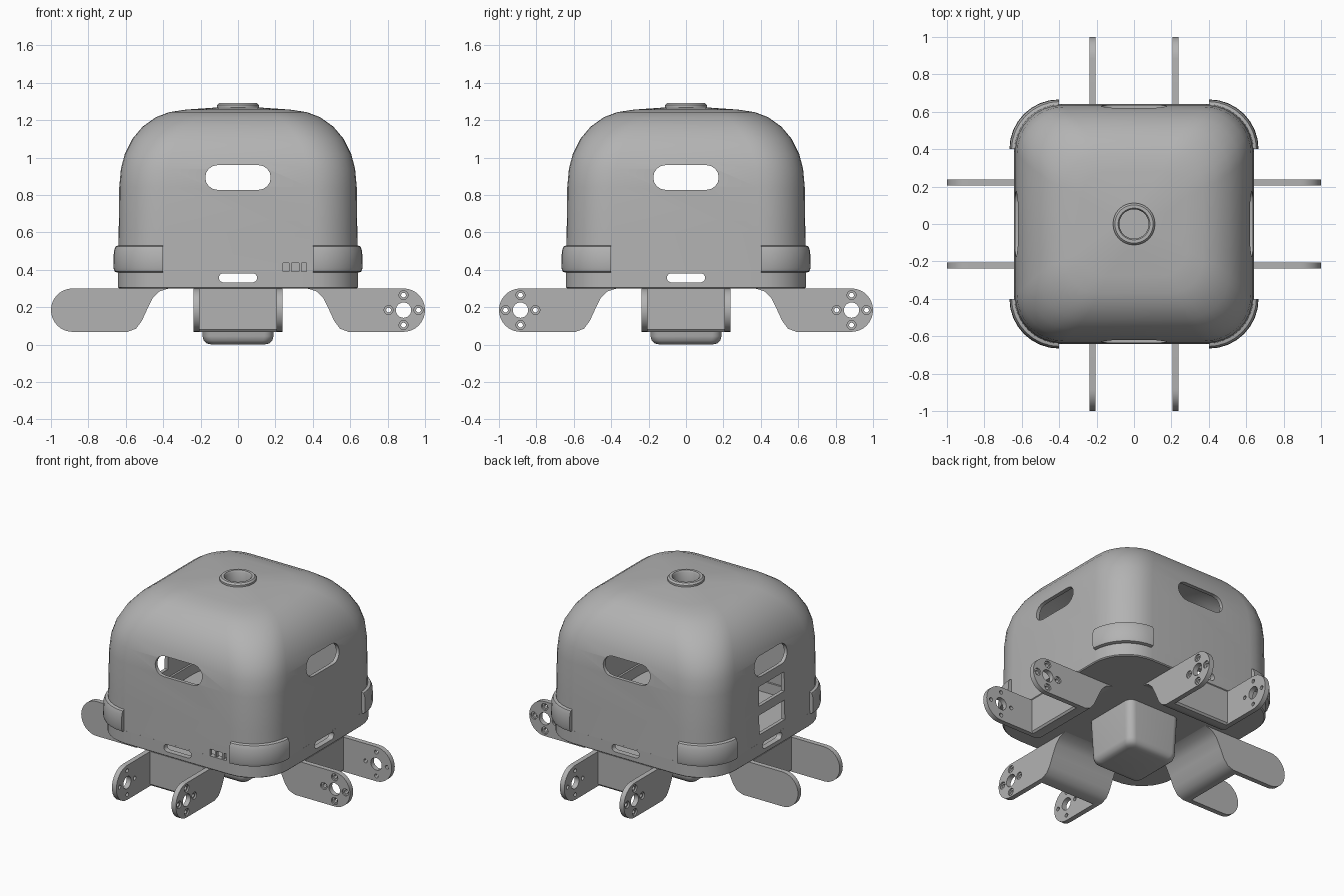
import bpy, bmesh, math
from mathutils import Matrix, Vector

if bpy.data.objects.get("Cube"):
    bpy.data.objects.remove(bpy.data.objects["Cube"])

grey = bpy.data.materials.new("plain grey")
COLOUR = (0.45, 0.45, 0.45, 1)
grey.diffuse_color = COLOUR
grey.use_nodes = True
grey.node_tree.nodes["Principled BSDF"].inputs["Base Color"].default_value = COLOUR


def finish(name, bm):
    bmesh.ops.recalc_face_normals(bm, faces=bm.faces)
    mesh = bpy.data.meshes.new(name)
    bm.to_mesh(mesh)
    bm.free()
    mesh.materials.append(grey)
    ob = bpy.data.objects.new(name, mesh)
    bpy.context.collection.objects.link(ob)
    return ob


def select(ob):
    bpy.ops.object.select_all(action='DESELECT')
    ob.select_set(True)
    bpy.context.view_layer.objects.active = ob


def smooth(ob, angle=35):
    select(ob)
    bpy.ops.object.shade_smooth_by_angle(angle=math.radians(angle))


def cut(ob, cutters):
    for c in cutters:
        c.hide_render = True
        mod = ob.modifiers.new("cut", 'BOOLEAN')
        mod.operation, mod.solver, mod.object = 'DIFFERENCE', 'EXACT', c
        select(ob)
        bpy.ops.object.modifier_apply(modifier=mod.name)
        bpy.data.objects.remove(c)


def rounded_square(half, radius, z, n=9):
    radius = min(radius, half * 0.98)
    c = half - radius
    pts = []
    for k, (sx, sy) in enumerate([(1, 1), (-1, 1), (-1, -1), (1, -1)]):
        for i in range(n):
            a = math.pi / 2 * (k + i / (n - 1))
            pts.append((sx * c + radius * math.cos(a), sy * c + radius * math.sin(a), z))
    return pts


def loft(name, sections, closed=False):
    """Skin rounded squares given as (half width, corner radius, z)."""
    bm = bmesh.new()
    rings = [[bm.verts.new(p) for p in rounded_square(*s)] for s in sections]
    pairs = list(zip(rings, rings[1:]))
    if closed:
        pairs.append((rings[-1], rings[0]))
    else:
        bm.faces.new(rings[0])
        bm.faces.new(rings[-1])
    for a, b in pairs:
        for i in range(len(a)):
            j = (i + 1) % len(a)
            bm.faces.new((a[i], a[j], b[j], b[i]))
    return finish(name, bm)


def prism(name, outline, v0, v1, turn=0):
    """Extrude an (outward, height) outline sideways; outward is +x before the turn."""
    bm = bmesh.new()
    a = [bm.verts.new((u, v0, z)) for u, z in outline]
    face = bm.faces.new(a)
    new = bmesh.ops.extrude_face_region(bm, geom=[face])["geom"]
    moved = [g for g in new if isinstance(g, bmesh.types.BMVert)]
    bmesh.ops.translate(bm, vec=Vector((0, v1 - v0, 0)), verts=moved)
    bm.transform(Matrix.Rotation(turn, 4, 'Z'))
    return finish(name, bm)


def disc(u, z, r, n=24):
    return [(u + r * math.cos(2 * math.pi * i / n), z + r * math.sin(2 * math.pi * i / n))
            for i in range(n)]


def slot(half, z, r, n=9):
    ends = []
    for side in (0, 1):
        for i in range(n):
            a = -math.pi / 2 + math.pi * (side + i / (n - 1))
            ends.append(((half - r) * (1 - 2 * side) + r * math.cos(a), z + r * math.sin(a)))
    return ends


def box_outline(u0, u1, z0, z1):
    return [(u0, z0), (u1, z0), (u1, z1), (u0, z1)]


WALL = 0.03

# Domed cover, hollow, with a round hole at the crown
outer = [(0.642, 0.25, 0.38), (0.638, 0.25, 0.6), (0.635, 0.25, 0.84), (0.626, 0.25, 0.94),
         (0.605, 0.25, 1.02), (0.565, 0.25, 1.1), (0.51, 0.24, 1.165), (0.44, 0.22, 1.215),
         (0.37, 0.18, 1.242), (0.28, 0.14, 1.256), (0.08, 0.08, 1.27)]
inner = [(h - WALL * 0.8 if h > 0.1 else h, r, z - WALL * (z > 1)) for h, r, z in reversed(outer)]
cover = loft("domed_cover", outer + inner, closed=True)
quarter = math.pi / 2
cut(cover, [prism("slot_cutter", slot(0.175, 0.893, 0.066), -2, 2, t) for t in (0, quarter)])
cut(cover, [prism("port_cutter", box_outline(-0.135, 0.135, z, z + 0.13), 0.4, 0.9, quarter)
            for z in (0.445, 0.635)])
cut(cover, [prism("socket_cutter", box_outline(0.24, 0.365, 0.365, 0.435), -0.9, -0.5)])
smooth(cover)

# Bars across the small front socket
for u in (0.272, 0.325):
    prism("socket_bar", box_outline(u, u + 0.014, 0.365, 0.435), -0.635, -0.615)

# Crown ring
ring = loft("crown_ring", [(0.112, 0.112, 1.25), (0.112, 0.112, 1.28), (0.102, 0.102, 1.291),
                           (0.085, 0.085, 1.291), (0.078, 0.078, 1.28), (0.078, 0.078, 1.2),
                           (0.1, 0.1, 1.2)], closed=True)
smooth(ring)

# Base tray
tray = loft("base_tray", [(0.636, 0.25, 0.3), (0.642, 0.25, 0.306), (0.642, 0.25, 0.39),
                          (0.605, 0.215, 0.39), (0.605, 0.215, 0.32)])
cut(tray, [prism("vent_cutter", slot(0.102, 0.357, 0.025), -2, 2, t) for t in (0, quarter)])
smooth(tray)

# Housing under the middle of the base
housing = loft("lower_housing", [(0.14, 0.03, 0), (0.165, 0.04, 0.005), (0.183, 0.05, 0.02),
                                 (0.19, 0.05, 0.045), (0.2, 0.05, 0.31)])
smooth(housing, 40)

# Clips wrapped around the four corners
clips = loft("corner_clips", [(0.645, 0.25, 0.385), (0.66, 0.26, 0.39), (0.666, 0.265, 0.41),
                              (0.664, 0.265, 0.5), (0.655, 0.26, 0.525), (0.64, 0.25, 0.53),
                              (0.62, 0.23, 0.53), (0.62, 0.23, 0.385)], closed=True)
cut(clips, [prism("clip_gap", box_outline(-0.4, 0.4, 0.2, 0.8), -2, 2, t) for t in (0, quarter)])
smooth(clips)

# Bracket outline: sweeping inner edge shared by the web and both fins
sweep = [(0.37, 0.3), (0.42, 0.284), (0.455, 0.25), (0.485, 0.19),
         (0.515, 0.125), (0.545, 0.085), (0.59, 0.068)]
tip = [(0.885 + 0.115 * math.cos(a), 0.184 + 0.116 * math.sin(a))
       for a in (math.pi * (i / 16 - 0.5) for i in range(17))]
holes = [(0.885 + 0.08 * math.cos(k * quarter), 0.184 + 0.08 * math.sin(k * quarter))
         for k in range(4)]

for k, side in enumerate(("left", "back", "right", "front")):
    turn = k * quarter
    web = prism(side + "_bracket_web", sweep + [(0.63, 0.068), (0.64, 0.08), (0.64, 0.3)],
                -0.205, 0.205, turn)
    smooth(web)
    for s in (-1, 1):
        fin = prism(side + "_bracket_fin", sweep + tip, s * 0.205, s * 0.238, turn)
        cutters = [prism("bore", disc(0.885, 0.184, 0.041), s * 0.15, s * 0.3, turn)]
        for u, z in holes:
            cutters.append(prism("screw_hole", disc(u, z, 0.013, 14), s * 0.15, s * 0.3, turn))
            cutters.append(prism("screw_seat", disc(u, z, 0.024, 18), s * 0.228, s * 0.3, turn))
        cut(fin, cutters)
        smooth(fin)
